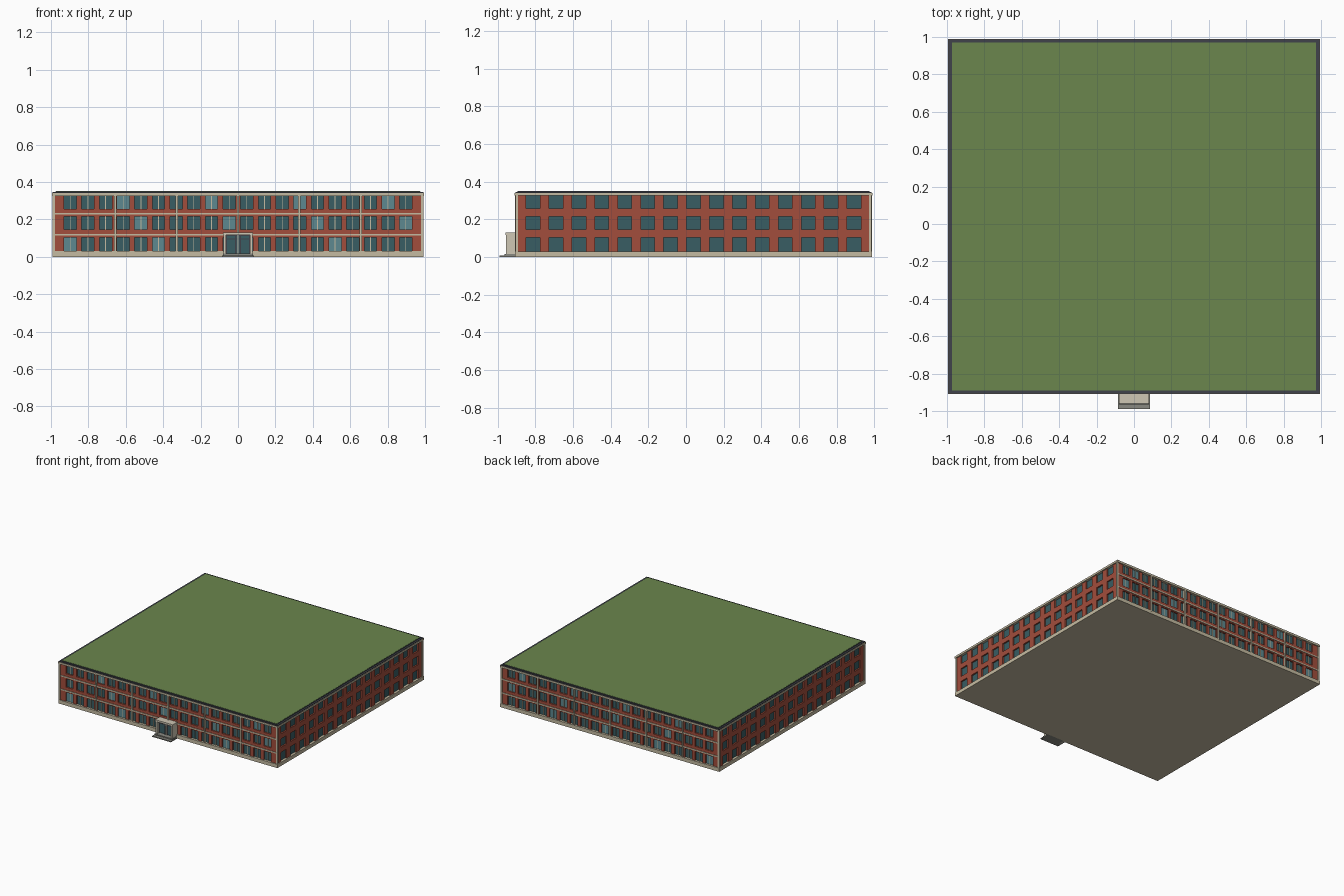
import bpy, bmesh
from mathutils import Matrix

if "Cube" in bpy.data.objects:
    bpy.data.objects.remove(bpy.data.objects["Cube"])

CY = 0.04            # building centre in y
HX, HY = 0.985, 0.94  # half sizes to the brick face
REVEAL = 0.012       # depth of the window recess
ROWS = [(0.03, 0.104), (0.146, 0.215), (0.257, 0.326)]
MATS = {}


def material(name, rgb):
    m = bpy.data.materials.new(name)
    m.diffuse_color = (*rgb, 1)
    m.use_nodes = True
    m.node_tree.nodes["Principled BSDF"].inputs["Base Color"].default_value = m.diffuse_color
    MATS[name] = m


material("brick", (0.36, 0.075, 0.045))
material("cream", (0.56, 0.50, 0.36))
material("glass", (0.04, 0.11, 0.125))
material("light_glass", (0.11, 0.25, 0.28))
material("slate", (0.05, 0.055, 0.07))
material("grass", (0.145, 0.24, 0.075))
material("stone", (0.25, 0.25, 0.22))
material("pale_stone", (0.62, 0.57, 0.46))


def boxes(name, mat, items):
    """One object from boxes given as (x0, x1, y0, y1, z0, z1)."""
    bm = bmesh.new()
    for x0, x1, y0, y1, z0, z1 in items:
        m = Matrix.Translation(((x0 + x1) / 2, (y0 + y1) / 2, (z0 + z1) / 2))
        s = Matrix.Diagonal((abs(x1 - x0), abs(y1 - y0), abs(z1 - z0), 1))
        bmesh.ops.create_cube(bm, size=1, matrix=m @ s)
    me = bpy.data.meshes.new(name)
    bm.to_mesh(me)
    bm.free()
    ob = bpy.data.objects.new(name, me)
    me.materials.append(MATS[mat])
    bpy.context.collection.objects.link(ob)
    return ob


def block(hx, hy, z0, z1):
    return (-hx, hx, CY - hy, CY + hy, z0, z1)


def on_long(s, u0, u1, d0, d1, z0, z1):
    """Box on the front (s=-1) or back (s=1); d is distance beyond the brick face."""
    a, b = sorted((CY + s * (HY + d0), CY + s * (HY + d1)))
    return (u0, u1, a, b, z0, z1)


def on_side(s, u0, u1, d0, d1, z0, z1):
    """Box on the left (s=-1) or right (s=1) side."""
    a, b = sorted((s * (HX + d0), s * (HX + d1)))
    return (a, b, CY + u0, CY + u1, z0, z1)


def gaps(centres, width, half):
    """Pier intervals left between windows."""
    edges = [-half]
    for c in centres:
        edges += [c - width / 2, c + width / 2]
    edges.append(half)
    return list(zip(edges[::2], edges[1::2]))


LONG_W, SIDE_W = 0.066, 0.073
long_c = [(i - 9.5) * 0.0944 for i in range(20)]
side_c = [(i - 7) * 0.1218 for i in range(15)]

# Glazed core behind the brick, plinth
boxes("glazed_core", "glass", [block(HX - REVEAL, HY - REVEAL, 0.01, 0.335)])
boxes("plinth", "cream", [block(HX + 0.008, HY + 0.008, 0, 0.03)])

# Brick spandrels running round the building, and piers between windows
brick = [block(HX, HY, 0.104, 0.146), block(HX, HY, 0.215, 0.257)]
bars, lights = [], []
for s in (-1, 1):
    for z0, z1 in ROWS:
        brick += [on_long(s, a, b, -REVEAL - 0.005, 0, z0, z1) for a, b in gaps(long_c, LONG_W, HX)]
        brick += [on_side(s, a, b, -REVEAL - 0.005, 0, z0, z1) for a, b in gaps(side_c, SIDE_W, HY)]
    # Mullions and the lighter panes of the long facades
    for r, (z0, z1) in enumerate(ROWS):
        for i, c in enumerate(long_c):
            bars.append(on_long(s, c - 0.002, c + 0.002, -REVEAL - 0.002, -0.006, z0, z1))
            if (i + r) % 5 == 0:
                lights.append(on_long(s, c - 0.033, c + 0.033, -REVEAL - 0.002, -REVEAL + 0.003, z0, z1))
boxes("brick_walls", "brick", brick)
boxes("window_mullions", "cream", bars)
boxes("light_windows", "light_glass", lights)

# Cream floor bands, downpipe strips and corner strips
bands, strips = [], []
for s in (-1, 1):
    bands += [on_long(s, -HX, HX, -0.003, 0.004, z - 0.005, z + 0.005) for z in (0.118, 0.23)]
    strips += [on_long(s, k * 0.328 - 0.006, k * 0.328 + 0.006, -0.01, 0.009, 0.02, 0.33) for k in range(-2, 3)]
    for t in (-1, 1):
        x0, x1 = sorted((t * (HX - 0.007), t * (HX + 0.007)))
        strips.append(on_long(s, x0, x1, -0.008, 0.006, 0.02, 0.33))
boxes("floor_bands", "cream", bands)
boxes("facade_strips", "cream", strips)

# Cornice, roof edge and green roof
boxes("cornice", "cream", [block(HX + 0.010, HY + 0.010, 0.326, 0.341)])
boxes("roof_edge", "slate", [block(HX + 0.006, HY + 0.006, 0.341, 0.346)])
boxes("roof_curb", "slate", [block(0.976, 0.934, 0.345, 0.350)])
boxes("green_roof", "grass", [block(0.972, 0.93, 0.345, 0.3515)])

# Entrance portal, doors and steps
boxes("entrance_portal", "pale_stone", [
    (-0.078, -0.064, -0.957, -0.895, 0, 0.118),
    (0.064, 0.078, -0.957, -0.895, 0, 0.118),
    (-0.080, 0.080, -0.960, -0.895, 0.116, 0.131)])
boxes("entrance_doors", "glass", [(-0.065, 0.065, -0.925, -0.895, 0.015, 0.117)])
boxes("door_frames", "slate", [(x - 0.003, x + 0.003, -0.93, -0.92, 0.015, 0.117) for x in (-0.061, -0.012, 0.012, 0.061)]
      + [(-0.064, 0.064, -0.93, -0.92, z - 0.003, z + 0.003) for z in (0.095, 0.114)])
boxes("door_post", "pale_stone", [(-0.004, 0.004, -0.932, -0.92, 0.015, 0.117)])
boxes("entrance_steps", "stone", [
    (-0.085, 0.085, -0.990, -0.90, 0, 0.008),
    (-0.080, 0.080, -0.965, -0.90, 0.007, 0.017)])
